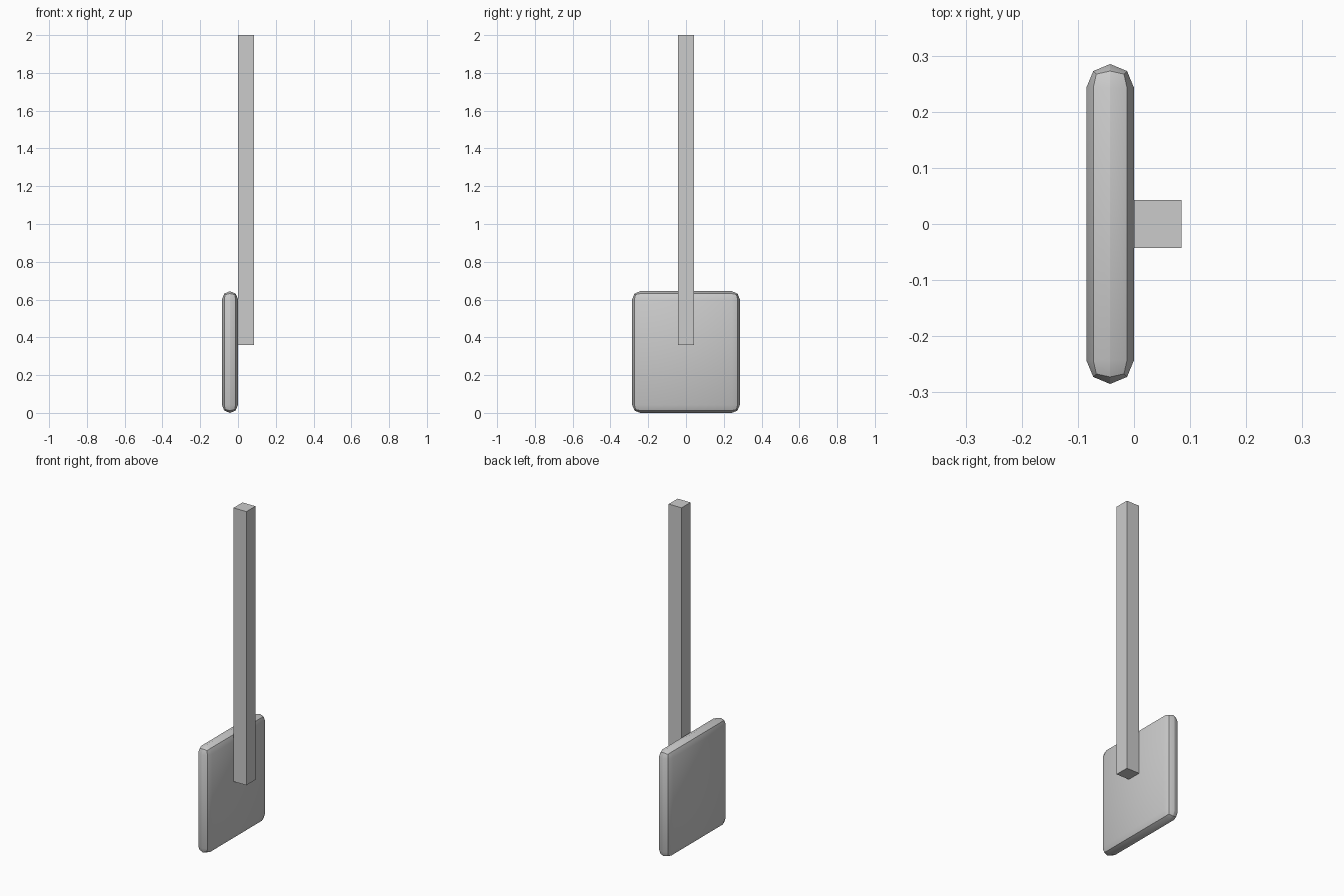
import bpy
import math

default = bpy.data.objects.get("Cube")
if default:
    bpy.data.objects.remove(default, do_unlink=True)

grey = bpy.data.materials.new("light grey")
grey.use_nodes = True
colour = (0.6, 0.6, 0.6, 1)
grey.diffuse_color = colour
grey.node_tree.nodes["Principled BSDF"].inputs["Base Color"].default_value = colour


def box(name, size, centre):
    bpy.ops.mesh.primitive_cube_add(size=1, location=centre)
    obj = bpy.context.object
    obj.name = name
    obj.scale = size
    bpy.ops.object.transform_apply(location=False, rotation=False, scale=True)
    obj.data.materials.append(grey)
    return obj


THICK = 0.085

# Square upright handle lying against the blade
box("handle", (THICK, THICK, 1.64), (THICK / 2, 0, 1.18))

# Flat blade with fully rounded rim
blade = box("blade", (THICK, 0.57, 0.644), (-THICK / 2, 0, 0.322))
bevel = blade.modifiers.new("rounded rim", "BEVEL")
bevel.width = THICK / 2 - 0.0002
bevel.segments = 2
bpy.ops.object.modifier_apply(modifier=bevel.name)
bpy.ops.object.shade_smooth_by_angle(angle=math.radians(40))
